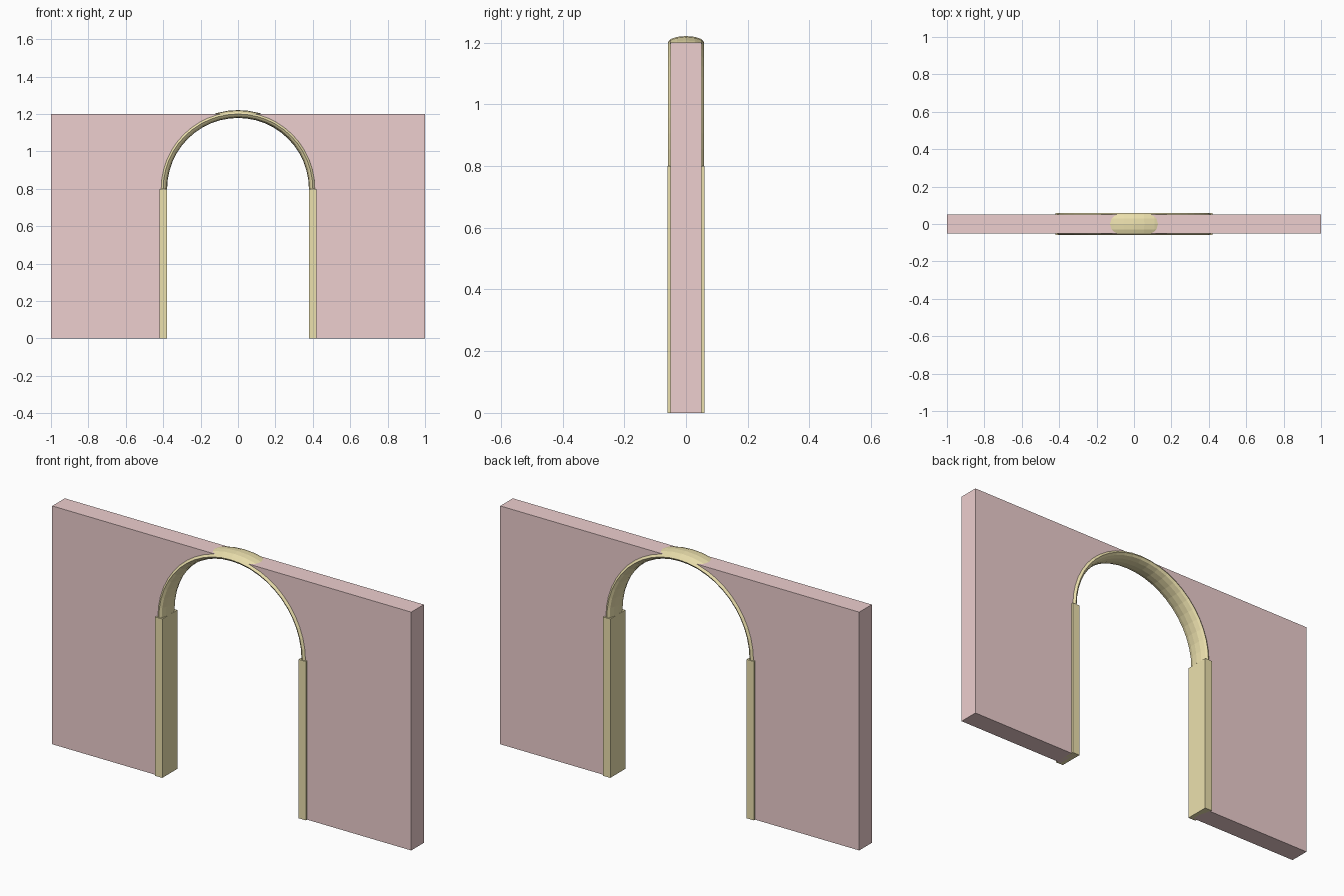
import bpy, bmesh
from math import sin, cos, pi

if "Cube" in bpy.data.objects:
    bpy.data.objects.remove(bpy.data.objects["Cube"])

R, SPRING, HEIGHT, HALF_W, HALF_T = 0.4, 0.8, 1.2, 1.0, 0.05
STEPS = 24  # segments around the half circle


def material(name, color):
    m = bpy.data.materials.new(name)
    m.diffuse_color = color
    m.use_nodes = True
    m.node_tree.nodes["Principled BSDF"].inputs["Base Color"].default_value = m.diffuse_color
    return m


def make_object(name, bm, mat, mirror=False):
    bmesh.ops.recalc_face_normals(bm, faces=bm.faces)
    mesh = bpy.data.meshes.new(name)
    bm.to_mesh(mesh)
    bm.free()
    mesh.materials.append(mat)
    ob = bpy.data.objects.new(name, mesh)
    bpy.context.collection.objects.link(ob)
    if mirror:
        ob.modifiers.new("Mirror", 'MIRROR').use_axis[0] = True
    return ob


pink = material("wall_pink", (0.85, 0.62, 0.62, 1))
gold = material("trim_gold", (0.84, 0.75, 0.42, 1))

# Wall: right half profile with quarter-circle opening, extruded and mirrored
outline = [(R, 0), (HALF_W, 0), (HALF_W, HEIGHT)]
n = STEPS // 2
for i in range(n, -1, -1):
    a = pi / 2 * i / n
    outline.append((R * cos(a), SPRING + R * sin(a)))
bm = bmesh.new()
face = bm.faces.new([bm.verts.new((x, -HALF_T, z)) for x, z in outline])
ext = bmesh.ops.extrude_face_region(bm, geom=[face])
bmesh.ops.translate(bm, vec=(0, 2 * HALF_T, 0),
                    verts=[g for g in ext["geom"] if isinstance(g, bmesh.types.BMVert)])
make_object("wall", bm, pink, mirror=True)

# Door posts lining both jambs
bm = bmesh.new()
bmesh.ops.create_cube(bm, size=1)
for v in bm.verts:
    v.co = (R + v.co.x * 0.04, v.co.y * 0.12, SPRING / 2 + v.co.z * SPRING)
make_object("door_posts", bm, gold, mirror=True)

# Arch trim: elliptical section swept around the half circle
SIDES = 12
bm = bmesh.new()
rings = []
for i in range(STEPS + 1):
    a = pi * i / STEPS
    ring = []
    for j in range(SIDES):
        t = 2 * pi * j / SIDES
        r = R + 0.021 * cos(t)
        ring.append(bm.verts.new((r * cos(a), 0.059 * sin(t), SPRING + r * sin(a))))
    rings.append(ring)
for p, q in zip(rings, rings[1:]):
    for j in range(SIDES):
        k = (j + 1) % SIDES
        bm.faces.new((p[j], p[k], q[k], q[j]))
bm.faces.new(rings[0])
bm.faces.new(rings[-1])
make_object("arch_trim", bm, gold)
